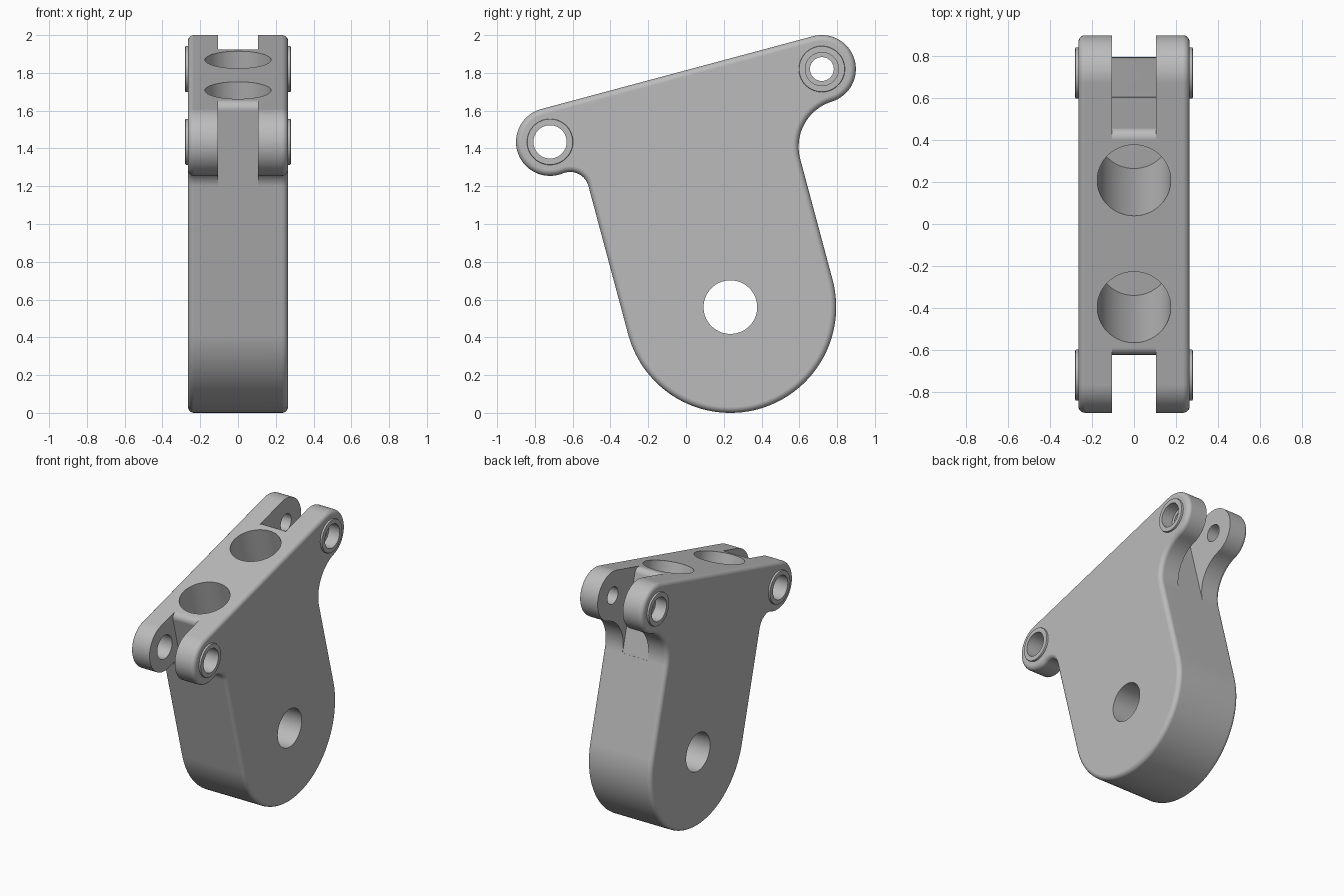
import bpy, bmesh
from math import sin, cos, atan2, hypot, sqrt, radians, degrees
from mathutils import Matrix

if "Cube" in bpy.data.objects:
    bpy.data.objects.remove(bpy.data.objects["Cube"], do_unlink=True)

# The part is drawn upright in (s, t), then tilted about the cross bore
TILT = radians(15)
PLACE = Matrix.Translation((0, 0.235, 0.56)) @ Matrix.Rotation(TILT, 4, 'X')
HALF, SLOT = 0.265, 0.105          # half thickness, half slot width
BODY_R, EYE_R = 0.56, 0.18
REAR, FRONT = (0.794, 1.092), (-0.696, 1.092)
TOP = REAR[1] + EYE_R

steel = bpy.data.materials.new("grey metal")
steel.use_nodes = True
GREY = (0.5, 0.5, 0.5, 1)
steel.diffuse_color = GREY
steel.node_tree.nodes["Principled BSDF"].inputs["Base Color"].default_value = GREY


def arc(c, r, a0, a1, n):
    angles = [radians(a0 + (a1 - a0) * i / n) for i in range(n + 1)]
    return [(c[0] + r * cos(a), c[1] + r * sin(a)) for a in angles]


def circle(c, r, n=64):
    return arc(c, r, 0, 360, n)[:-1]


def finish(name, bm):
    bmesh.ops.recalc_face_normals(bm, faces=bm.faces)
    mesh = bpy.data.meshes.new(name)
    bm.to_mesh(mesh)
    bm.free()
    mesh.materials.append(steel)
    obj = bpy.data.objects.new(name, mesh)
    obj.matrix_world = PLACE
    bpy.context.collection.objects.link(obj)
    return obj


def prism(name, pts, x0, x1, bevel=0, segments=5):
    bm = bmesh.new()
    base = bm.faces.new([bm.verts.new((x0, s, t)) for s, t in pts])
    ext = bmesh.ops.extrude_face_region(bm, geom=[base])
    verts = [g for g in ext["geom"] if isinstance(g, bmesh.types.BMVert)]
    bmesh.ops.translate(bm, verts=verts, vec=(x1 - x0, 0, 0))
    bmesh.ops.recalc_face_normals(bm, faces=bm.faces)
    if bevel:
        rim = [e for e in bm.edges if abs(e.verts[0].co.x - e.verts[1].co.x) < 1e-5]
        bmesh.ops.bevel(bm, geom=rim, offset=bevel, segments=segments,
                        profile=0.5, affect='EDGES', clamp_overlap=False)
    return finish(name, bm)


# Outline: two eyes, concave fillets, straight flanks and a round foot
def fillet_centre(eye, side, r):
    s = side * (BODY_R + r)
    return s, eye[1] - sqrt((EYE_R + r) ** 2 - (s - eye[0]) ** 2)


R1, R2 = 0.25, 0.10
f1, f2 = fillet_centre(REAR, 1, R1), fillet_centre(FRONT, -1, R2)
a1 = degrees(atan2(f1[1] - REAR[1], f1[0] - REAR[0]))
a2 = degrees(atan2(FRONT[1] - f2[1], FRONT[0] - f2[0]))
outline = (arc(REAR, EYE_R, 90, a1, 32) + arc(f1, R1, a1 + 180, 180, 16)[1:]
           + arc((0, 0), BODY_R, 0, -180, 64) + arc(f2, R2, 0, a2, 14)
           + arc(FRONT, EYE_R, a2 - 180, -270, 32)[1:])
body = prism("bracket_body", outline, -HALF, HALF, bevel=0.032)

cutters = []

# Clevis slots, leaving a rounded lip on the core between the arms
LIP, WALL = 0.045, BODY_R - 0.002
for side, low in ((1, f1[1]), (-1, f2[1])):
    pts = ([(WALL, low)] + arc((WALL - LIP, TOP - LIP), LIP, 0, 90, 8)
           + [(WALL - LIP, TOP + 0.1), (1.2, TOP + 0.1), (1.2, low)])
    cutters.append(prism("slot_cutter", [(side * s, t) for s, t in pts], -SLOT, SLOT))

# Cross bore and pin holes, the rear pin hole being stepped
cutters.append(prism("bore_cutter", circle((0, 0), 0.142), -1, 1))
cutters.append(prism("front_pin_cutter", circle(FRONT, 0.088), -1, 1))
cutters.append(prism("rear_pin_cutter", circle(REAR, 0.063), -1, 1))
for side in (-1, 1):
    cutters.append(prism("step_cutter", circle(REAR, 0.088), side * 0.19, side * 0.6))

# Two deep round pockets sunk from the top face
DEPTH = 0.87
for s in (-0.313, 0.313):
    bm = bmesh.new()
    bmesh.ops.create_cone(bm, cap_ends=True, segments=80, radius1=0.175, radius2=0.175,
                          depth=DEPTH + 0.1,
                          matrix=Matrix.Translation((0, s, TOP + 0.05 - DEPTH / 2)))
    cutters.append(finish("pocket_cutter", bm))

# Raised bosses on the outer faces of the eyes
bosses = [prism("boss", circle(c, 0.122), side * 0.24, side * 0.28, 0.006, 2)
          for c in (REAR, FRONT) for side in (-1, 1)]

for operation, tools in (('UNION', bosses), ('DIFFERENCE', cutters)):
    for tool in tools:
        tool.hide_render = True
        mod = body.modifiers.new(tool.name, 'BOOLEAN')
        mod.operation, mod.solver, mod.object = operation, 'EXACT', tool

# Bake the cuts and drop the helpers
bpy.context.view_layer.update()
graph = bpy.context.evaluated_depsgraph_get()
baked = bpy.data.meshes.new_from_object(body.evaluated_get(graph))
body.modifiers.clear()
body.data = baked
for tool in bosses + cutters:
    bpy.data.objects.remove(tool, do_unlink=True)

# Smooth shading with crisp machined edges
bpy.ops.object.select_all(action='DESELECT')
body.select_set(True)
bpy.context.view_layer.objects.active = body
bpy.ops.object.shade_smooth_by_angle(angle=radians(30))
weighted = body.modifiers.new("even_shading", 'WEIGHTED_NORMAL')
weighted.keep_sharp = True
